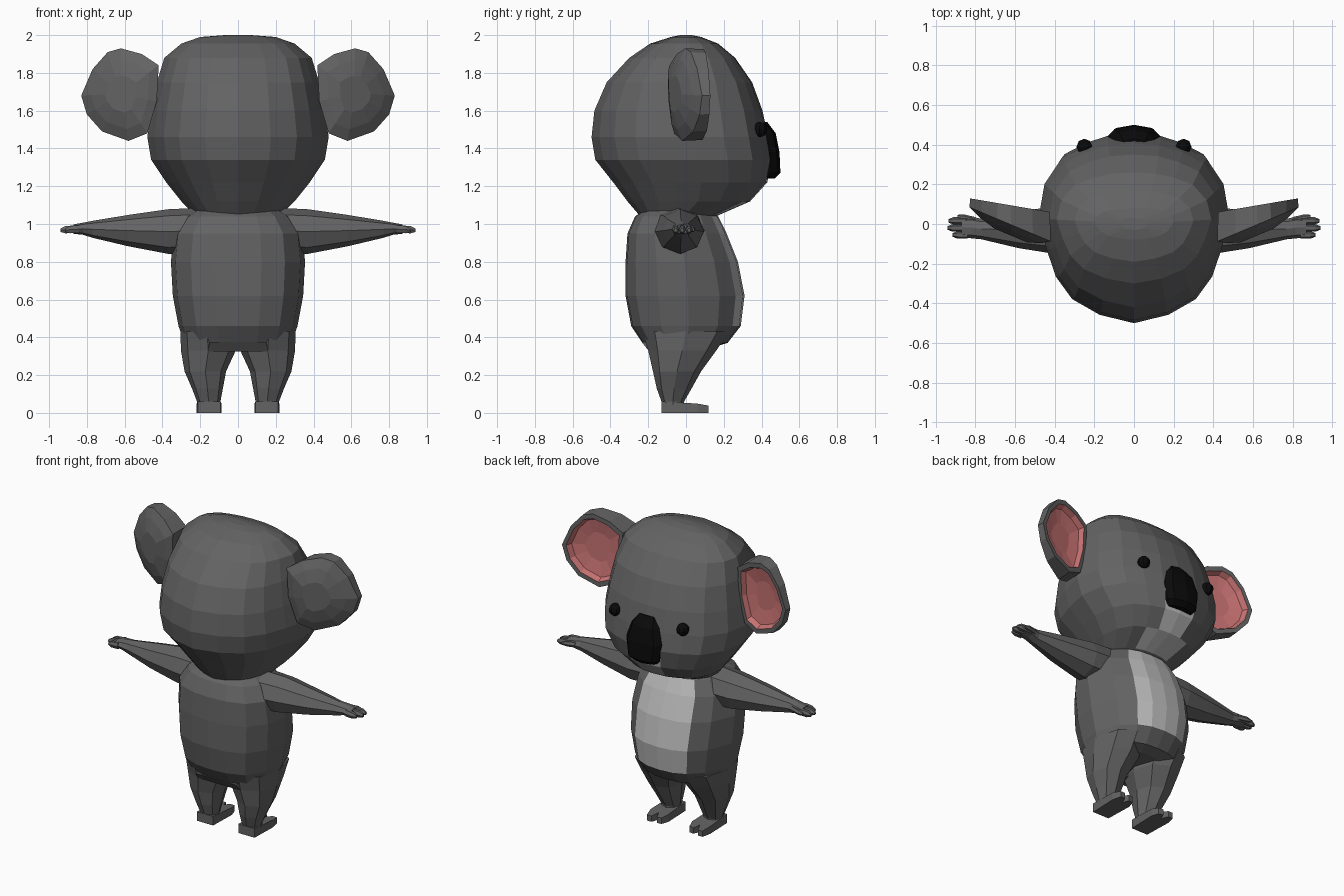
import bpy, bmesh
from math import cos, sin, tau


def material(name, col):
    m = bpy.data.materials.new(name)
    m.diffuse_color = (*col, 1)
    return m


FUR = material("fur", (0.125, 0.125, 0.125))
PALE = material("pale_fur", (0.5, 0.5, 0.5))
PINK = material("pink", (0.58, 0.17, 0.17))
BLACK = material("black", (0.003, 0.003, 0.003))


def loft(name, rings, mats=(FUR,), paint=None):
    """Skin closed rings of points; paint(ring index, face centre) picks the material."""
    bm = bmesh.new()
    vs = [[bm.verts.new(p) for p in r] for r in rings]
    n = len(vs[0])
    faces = [(bm.faces.new(vs[0]), -1), (bm.faces.new(vs[-1]), len(vs))]
    for i in range(len(vs) - 1):
        for j in range(n):
            k = (j + 1) % n
            faces.append((bm.faces.new((vs[i][j], vs[i][k], vs[i + 1][k], vs[i + 1][j])), i))
    if paint:
        for f, i in faces:
            f.material_index = paint(i, f.calc_center_median())
    bmesh.ops.recalc_face_normals(bm, faces=bm.faces)
    me = bpy.data.meshes.new(name)
    bm.to_mesh(me)
    bm.free()
    for m in mats:
        me.materials.append(m)
    ob = bpy.data.objects.new(name, me)
    bpy.context.collection.objects.link(ob)
    return ob


def slices(half, levels):
    """Horizontal rings from a half outline; levels are (z, half width, back y, front y)."""
    full = half + [(-u, v) for u, v in half[-2:0:-1]]
    return [[(w * u, (yf + yb) / 2 + v * (yf - yb) / 2, z) for u, v in full]
            for z, w, yb, yf in levels]


def tube_x(s, sections, n=8):
    """Rings across x; sections are (x, centre y, radius y, centre z, radius z)."""
    return [[(s * x, cy + ry * cos(tau * i / n), cz + rz * sin(tau * i / n)) for i in range(n)]
            for x, cy, ry, cz, rz in sections]


# Head, with pale chin
head_half = [(0, 1), (0.28, 0.98), (0.53, 0.9), (0.76, 0.78), (0.94, 0.5), (1, 0.15),
             (0.92, -0.2), (0.82, -0.5), (0.65, -0.74), (0.36, -0.91), (0, -1)]
loft("head", slices(head_half, [
    (1.03, 0.18, -0.17, 0.14), (1.05, 0.23, -0.25, 0.18), (1.12, 0.30, -0.31, 0.34),
    (1.22, 0.38, -0.385, 0.43), (1.34, 0.46, -0.48, 0.455), (1.46, 0.48, -0.5, 0.435),
    (1.60, 0.46, -0.485, 0.405), (1.75, 0.43, -0.42, 0.35), (1.88, 0.39, -0.30, 0.26),
    (1.955, 0.30, -0.19, 0.17), (1.99, 0.2, -0.08, 0.08), (2.0, 0.07, -0.03, 0.03)]),
    (FUR, PALE), lambda i, c: int(abs(c.x) < 0.12 and c.y > 0.15 and 1.04 < c.z < 1.3))

# Torso, with pale belly
body_half = [(0, 1), (0.3, 0.97), (0.56, 0.85), (0.82, 0.58), (1, 0.05),
             (0.93, -0.45), (0.7, -0.82), (0.35, -0.97), (0, -1)]
loft("torso", slices(body_half, [
    (0.35, 0.2, -0.18, 0.15), (0.37, 0.285, -0.23, 0.22), (0.46, 0.315, -0.29, 0.29),
    (0.62, 0.345, -0.32, 0.31), (0.80, 0.355, -0.32, 0.275), (0.95, 0.34, -0.31, 0.215),
    (1.04, 0.28, -0.27, 0.17), (1.09, 0.2, -0.2, 0.12)]),
    (FUR, PALE), lambda i, c: int(abs(c.x) < 0.17 and c.y > 0.14 and 2 <= i <= 6))

# Rump ledge under the back
loft("rump", [[(-w, y, z), (w, y, z), (w, -0.1, z), (-w, -0.1, z)]
              for z, w, y in [(0.325, 0.16, -0.195), (0.375, 0.15, -0.235)]])

# Nose
loft("nose", [[(-w, 0.36, z), (-w, y - 0.05, z), (-w * 0.75, y - 0.015, z), (0, y, z),
               (w * 0.75, y - 0.015, z), (w, y - 0.05, z), (w, 0.36, z)]
              for z, w, y in [(1.24, 0.09, 0.47), (1.27, 0.112, 0.5), (1.38, 0.13, 0.495),
                              (1.48, 0.10, 0.475), (1.54, 0.07, 0.43)]], (BLACK,))

# Ear outline in x and z, then rings from the back of the bowl to the pink recess
ear = [(0.42, 1.84), (0.51, 1.90), (0.62, 1.93), (0.69, 1.91), (0.77, 1.82), (0.83, 1.68),
       (0.80, 1.58), (0.72, 1.49), (0.58, 1.44), (0.48, 1.48), (0.43, 1.65)]
ear_steps = [(0.4, -0.10, 1), (0.75, -0.075, 1), (1, -0.045, 1),
             (0.98, 0, 0), (0.85, 0, 0), (0.78, -0.035, 0), (0.4, -0.05, 0)]


def ear_point(s, p, k, dy, back):
    x, z = 0.62 + k * (p[0] - 0.62), 1.69 + k * (p[1] - 1.69)
    return (s * x, 0.06 + 0.17 * (x - 0.42) + dy - back * 0.25 * (0.83 - x), z)


# Foot outline with two toes
foot = [(-0.06, -0.13), (0.06, -0.13), (0.066, 0.06), (0.052, 0.12), (0.018, 0.12),
        (0, 0.07), (-0.018, 0.115), (-0.05, 0.11), (-0.066, 0.06)]

for s, side in ((-1, "left"), (1, "right")):
    loft(side + "_ear", [[ear_point(s, p, *st) for p in ear] for st in ear_steps],
         (FUR, PINK), lambda i, c: int(i >= 4))

    # Eye
    bpy.ops.mesh.primitive_uv_sphere_add(segments=8, ring_count=6, radius=0.04,
                                         location=(s * 0.25, 0.39, 1.5))
    eye = bpy.context.object
    eye.name = side + "_eye"
    eye.data.materials.append(BLACK)

    # Arm and palm
    loft(side + "_arm", tube_x(s, [
        (0.22, -0.04, 0.14, 0.965, 0.12), (0.37, -0.03, 0.125, 0.96, 0.118),
        (0.58, -0.03, 0.092, 0.965, 0.083), (0.77, -0.025, 0.052, 0.972, 0.045),
        (0.82, -0.018, 0.054, 0.975, 0.032), (0.87, -0.018, 0.05, 0.973, 0.025)]))
    # Fingers and thumb
    for i, (y, tip) in enumerate([(-0.055, 0.915), (-0.02, 0.94), (0.016, 0.935)]):
        loft(f"{side}_finger_{i}", tube_x(s, [
            (0.84, y, 0.019, 0.973, 0.024), (tip - 0.025, y, 0.019, 0.97, 0.022),
            (tip, y, 0.009, 0.967, 0.01)], 6))
    loft(side + "_thumb", tube_x(s, [
        (0.80, 0.015, 0.02, 0.975, 0.02), (0.86, 0.033, 0.016, 0.973, 0.017),
        (0.89, 0.038, 0.008, 0.97, 0.009)], 6))

    # Leg
    leg = slices([(0, 1), (0.7, 0.72), (1, 0), (0.75, -0.72), (0, -1)], [
        (0.03, 0.06, -0.13, -0.01), (0.06, 0.062, -0.13, -0.01), (0.13, 0.082, -0.155, 0.03),
        (0.22, 0.11, -0.175, 0.08), (0.33, 0.145, -0.20, 0.16), (0.43, 0.14, -0.23, 0.23)])
    centres = [0.155, 0.155, 0.162, 0.173, 0.157, 0.165]
    loft(side + "_leg", [[(s * (x + cx), y, z) for x, y, z in r] for r, cx in zip(leg, centres)])

    # Foot
    loft(side + "_foot", [[(s * (0.153 + x), y, h * min(0.06, 0.06 - 0.18 * y)) for x, y in foot]
                          for h in (0, 1)])
